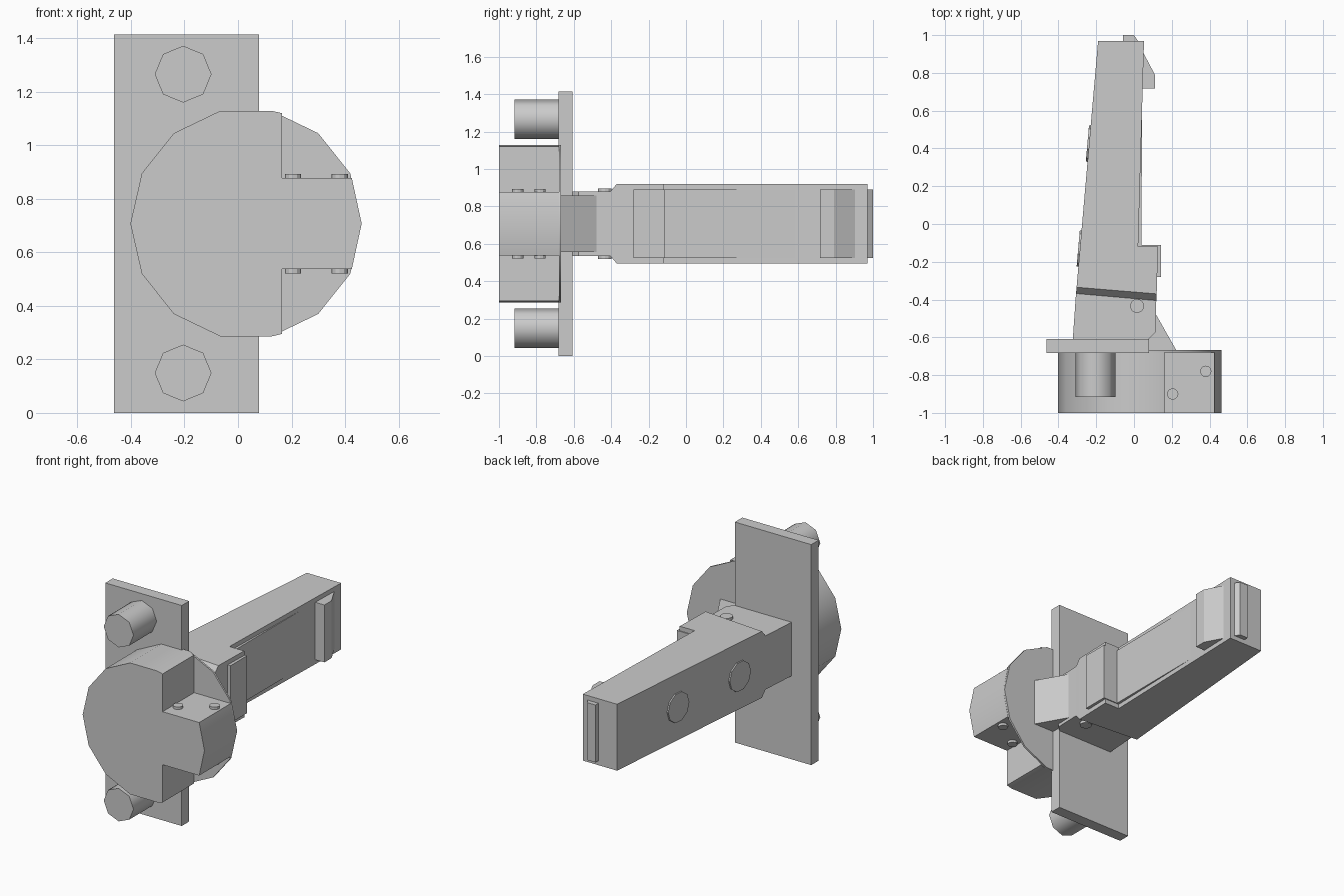
import bpy, bmesh
from math import cos, sin, tau, radians, atan2
from mathutils import Vector, Matrix

if "Cube" in bpy.data.objects:
    bpy.data.objects.remove(bpy.data.objects["Cube"])

MID = 0.707  # height of the symmetry plane


def loft(name, ring_a, ring_b, smooth=None):
    """Closed solid between two matching rings of 3D points."""
    bm = bmesh.new()
    a = [bm.verts.new(p) for p in ring_a]
    b = [bm.verts.new(p) for p in ring_b]
    n = len(a)
    bm.faces.new(a)
    bm.faces.new(b[::-1])
    for i in range(n):
        j = (i + 1) % n
        bm.faces.new((a[j], a[i], b[i], b[j]))
    bmesh.ops.recalc_face_normals(bm, faces=bm.faces)
    me = bpy.data.meshes.new(name)
    bm.to_mesh(me)
    bm.free()
    ob = bpy.data.objects.new(name, me)
    bpy.context.collection.objects.link(ob)
    if smooth:
        bpy.ops.object.select_all(action='DESELECT')
        ob.select_set(True)
        bpy.context.view_layer.objects.active = ob
        bpy.ops.object.shade_smooth_by_angle(angle=radians(smooth))
    return ob


def slab(name, pts, half):
    """Plan-view (x, y) outline, extruded evenly about the middle height."""
    return loft(name, [(x, y, MID - half) for x, y in pts],
                [(x, y, MID + half) for x, y in pts])


def deep(name, pts, y0, y1, smooth=None):
    """Front-view (x, z) outline, extruded along y."""
    return loft(name, [(x, y0, z) for x, z in pts],
                [(x, y1, z) for x, z in pts], smooth)


def circle(cx, cy, r, n):
    return [(cx + r * cos(tau * i / n), cy + r * sin(tau * i / n)) for i in range(n)]


def box_xz(x0, x1, z0, z1):
    return [(x0, z0), (x1, z0), (x1, z1), (x0, z1)]


# Mounting plate and its two studs
deep("mounting_plate", box_xz(-0.463, 0.079, 0, 2 * MID), -0.683, -0.608)
for side in (-1, 1):
    deep("plate_stud", circle(-0.205, MID + side * 0.558, 0.106, 8), -0.917, -0.68, 50)

# Round housing with two notches that leave a central arm
R, CX = 0.432, 0.03
half = [(0.425, 0.17), (0.165, 0.17), (0.165, 0.412)]
half += [(CX + R * cos(tau * k / 14), R * sin(tau * k / 14)) for k in range(3, 7)]
outline = [(CX + R, 0)] + half + [(CX - R, 0)] + [(x, -z) for x, z in reversed(half)]
deep("round_housing", [(x, MID + z) for x, z in outline], -1.0, -0.68, 30)
deep("housing_back_disc", circle(CX, MID, R, 14), -0.68, -0.668, 30)

# Rivets on both sides of the arm and of the lever neck
for x, y, r, z in ((0.205, -0.90, 0.03, 0.17), (0.38, -0.78, 0.03, 0.17),
                   (0.016, -0.434, 0.037, 0.173)):
    for side in (-1, 1):
        ring = circle(x, y, r, 12)
        loft("rivet", [(px, py, MID + side * (z - 0.02)) for px, py in ring],
             [(px, py, MID + side * (z + 0.016)) for px, py in ring])

# Lever bar, stepped wider near its base
slab("lever_bar", [(-0.19, 0.97), (0.053, 0.97), (0.022, -0.118), (0.127, -0.118),
                   (0.12, -0.37), (-0.304, -0.335)], 0.213)

# Chamfer between bar and neck


def end_quad(x0, y0, x1, y1):
    return [(x0, y0, MID - 0.213), (x0, y0, MID + 0.213),
            (x1, y1, MID + 0.172), (x1, y1, MID - 0.172)]


loft("lever_chamfer", end_quad(-0.304, -0.335, -0.307, -0.368),
     end_quad(0.12, -0.37, 0.118, -0.405))

# Neck and tongue reaching into the housing
slab("lever_neck", [(-0.307, -0.367), (0.118, -0.404), (0.113, -0.575),
                    (0.077, -0.61), (-0.324, -0.61)], 0.172)
slab("lever_tongue", [(0.05, -0.45), (0.10, -0.45), (0.225, -0.67), (0.05, -0.67)], 0.152)

# Grip panel, thumb pad, hook and end tab on the bar
slab("grip_panel", [(0.0, 0.60), (0.042, 0.60), (0.040, -0.12), (0.0, -0.12)], 0.184)
slab("thumb_pad", [(0.04, -0.112), (0.143, -0.112), (0.143, -0.28), (0.10, -0.28),
                   (0.10, -0.13), (0.04, -0.13)], 0.184)
slab("tip_hook", [(0.03, 0.91), (0.05, 0.905), (0.111, 0.79), (0.111, 0.717),
                  (0.03, 0.717)], 0.184)
slab("end_tab", [(-0.058, 0.96), (-0.058, 1.0), (0.0, 1.0), (0.02, 0.97),
                 (0.02, 0.96)], 0.184)

# Flat buttons on the sloping left face
a, b = Vector((-0.19, 0.97, MID)), Vector((-0.307, -0.365, MID))
along = (a - b).normalized()
out = Vector((-along.y, along.x, 0))
for y in (0.425, -0.13):
    c = b.lerp(a, (y - b.y) / (a.y - b.y))
    rim = [along * u + Vector((0, 0, v)) for u, v in circle(0, 0, 0.096, 10)]
    loft("side_button", [c + p - out * 0.02 for p in rim], [c + p + out * 0.009 for p in rim])
